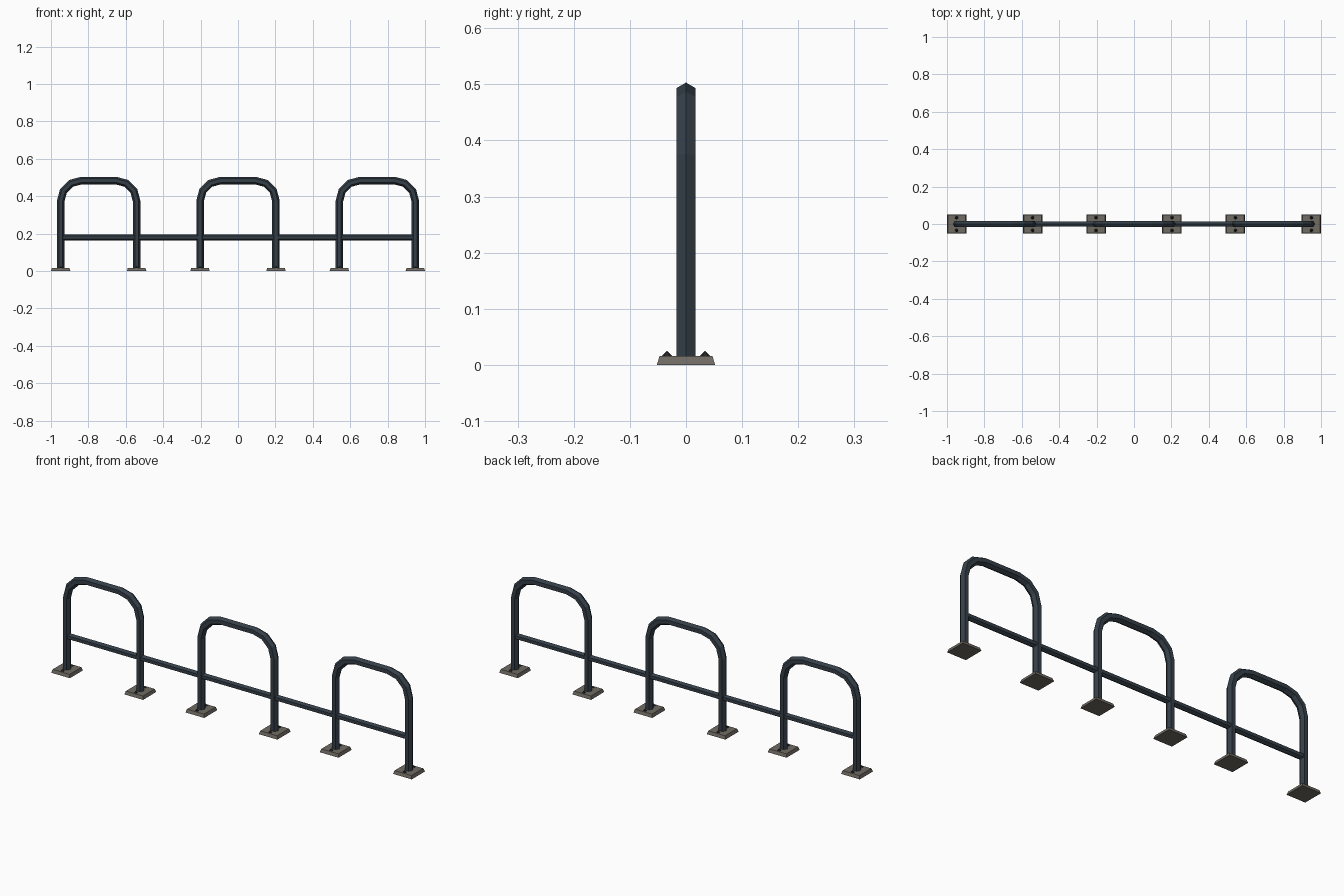
import bpy, bmesh, math
from mathutils import Vector, Matrix

if "Cube" in bpy.data.objects:
    bpy.data.objects.remove(bpy.data.objects["Cube"])

def material(name, rgb):
    m = bpy.data.materials.new(name)
    m.diffuse_color = (*rgb, 1)
    m.use_nodes = True
    m.node_tree.nodes["Principled BSDF"].inputs["Base Color"].default_value = m.diffuse_color
    return m

STEEL = material("dark_steel", (0.035, 0.05, 0.065))
PLATE = material("plate_metal", (0.16, 0.145, 0.125))
BOLT = material("bolt_metal", (0.02, 0.02, 0.02))

def finish(bm, name, mat):
    bmesh.ops.recalc_face_normals(bm, faces=bm.faces)
    me = bpy.data.meshes.new(name)
    bm.to_mesh(me)
    bm.free()
    me.materials.append(mat)
    ob = bpy.data.objects.new(name, me)
    bpy.context.collection.objects.link(ob)

def tube(name, path, r, mat, sides=6):
    """Sweep a polygon along a path in the xz plane with mitred joints."""
    bm = bmesh.new()
    pts = [Vector((x, 0, z)) for x, z in path]
    rings = []
    for i, p in enumerate(pts):
        a = (p - pts[i - 1]).normalized() if i else None
        b = (pts[i + 1] - p).normalized() if i < len(pts) - 1 else None
        a, b = a or b, b or a
        t = (a + b).normalized()
        n = Vector((-t.z, 0, t.x)) / t.dot(a)
        ring = []
        for k in range(sides):
            ang = 2 * math.pi * k / sides
            ring.append(bm.verts.new(p + n * r * math.cos(ang) + Vector((0, r * math.sin(ang), 0))))
        rings.append(ring)
    for q, s in zip(rings, rings[1:]):
        for k in range(sides):
            j = (k + 1) % sides
            bm.faces.new((q[k], q[j], s[j], s[k]))
    bm.faces.new(rings[0])
    bm.faces.new(rings[-1])
    finish(bm, name, mat)

def cone(name, loc, r1, r2, h, sides, turn, mat):
    bm = bmesh.new()
    bmesh.ops.create_cone(bm, cap_ends=True, segments=sides, radius1=r1, radius2=r2, depth=h,
                          matrix=Matrix.Translation(loc + Vector((0, 0, h / 2))) @ Matrix.Rotation(turn, 4, 'Z'))
    bmesh.ops.remove_doubles(bm, verts=bm.verts, dist=1e-5)
    finish(bm, name, mat)

HALF, TOP, BEND, R = 0.203, 0.483, 0.11, 0.02

for i, cx in enumerate((-0.745, 0, 0.745)):
    # Bent hoop with three-segment corners
    left = [(-HALF, 0.01)]
    for k in range(4):
        a = math.pi - k * math.pi / 6
        left.append((-HALF + BEND + BEND * math.cos(a), TOP - BEND + BEND * math.sin(a)))
    path = left + [(-x, z) for x, z in reversed(left)]
    tube(f"hoop_{i}", [(cx + x, z) for x, z in path], R, STEEL)
    # Tapered foot plates with two bolts each
    for side in (-1, 1):
        x = cx + side * HALF
        cone(f"foot_plate_{i}_{side}", Vector((x, 0, 0)), 0.052 * 2 ** 0.5, 0.047 * 2 ** 0.5,
             0.016, 4, math.pi / 4, PLATE)
        for s in (-1, 1):
            cone(f"bolt_{i}_{side}_{s}", Vector((x, s * 0.034, 0.015)), 0.01, 0, 0.01, 6, 0, BOLT)

# Long connecting rail
tube("rail", [(-0.948, 0.18), (0.948, 0.18)], 0.016, STEEL)
